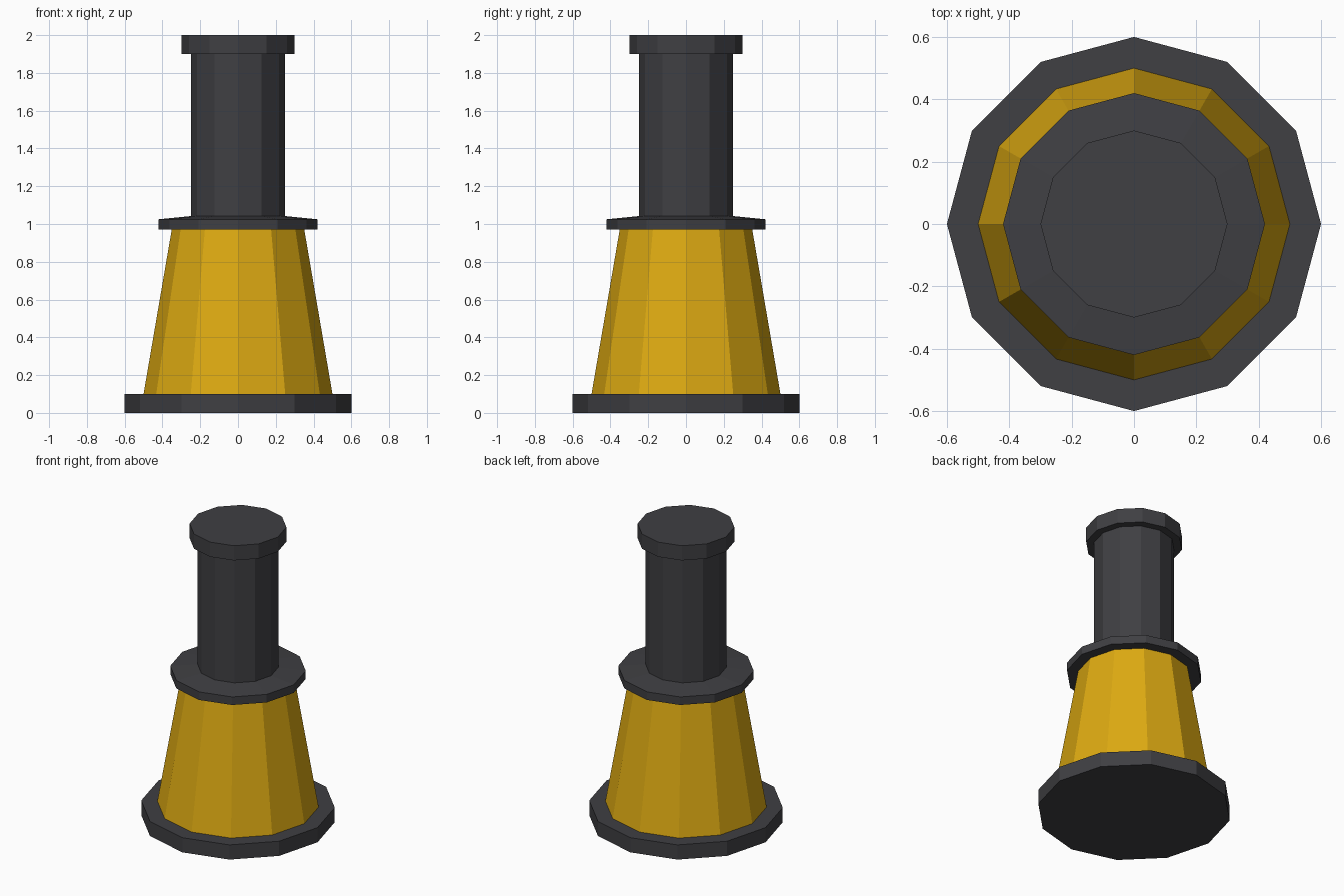
import bpy, bmesh, math

if "Cube" in bpy.data.objects:
    bpy.data.objects.remove(bpy.data.objects["Cube"])

SIDES = 12

def material(name, rgb):
    m = bpy.data.materials.new(name)
    m.diffuse_color = (*rgb, 1)
    m.use_nodes = True
    m.node_tree.nodes["Principled BSDF"].inputs["Base Color"].default_value = m.diffuse_color
    return m

dark = material("dark grey", (0.05, 0.05, 0.056))
yellow = material("golden yellow", (0.72, 0.40, 0.006))

def turned(name, profile, mat):
    """Closed flat-sided solid from (radius, height) rings."""
    bm = bmesh.new()
    rings = []
    for r, z in profile:
        rings.append([bm.verts.new((r * math.cos(2 * math.pi * i / SIDES),
                                    r * math.sin(2 * math.pi * i / SIDES), z))
                      for i in range(SIDES)])
    for a, b in zip(rings, rings[1:]):
        for i in range(SIDES):
            j = (i + 1) % SIDES
            bm.faces.new((a[i], a[j], b[j], b[i]))
    bm.faces.new(rings[0][::-1])
    bm.faces.new(rings[-1])
    me = bpy.data.meshes.new(name)
    bm.to_mesh(me)
    bm.free()
    me.materials.append(mat)
    ob = bpy.data.objects.new(name, me)
    bpy.context.collection.objects.link(ob)

# Base plate, tapered body, collar, upper column and end cap
turned("base_plate", [(0.6, 0), (0.6, 0.1)], dark)
turned("tapered_body", [(0.5, 0.1), (0.35, 0.975)], yellow)
turned("collar", [(0.35, 0.97), (0.42, 0.97), (0.42, 1.025), (0.25, 1.042)], dark)
turned("column", [(0.25, 1.042), (0.25, 1.9)], dark)
turned("end_cap", [(0.3, 1.9), (0.3, 2.0)], dark)
